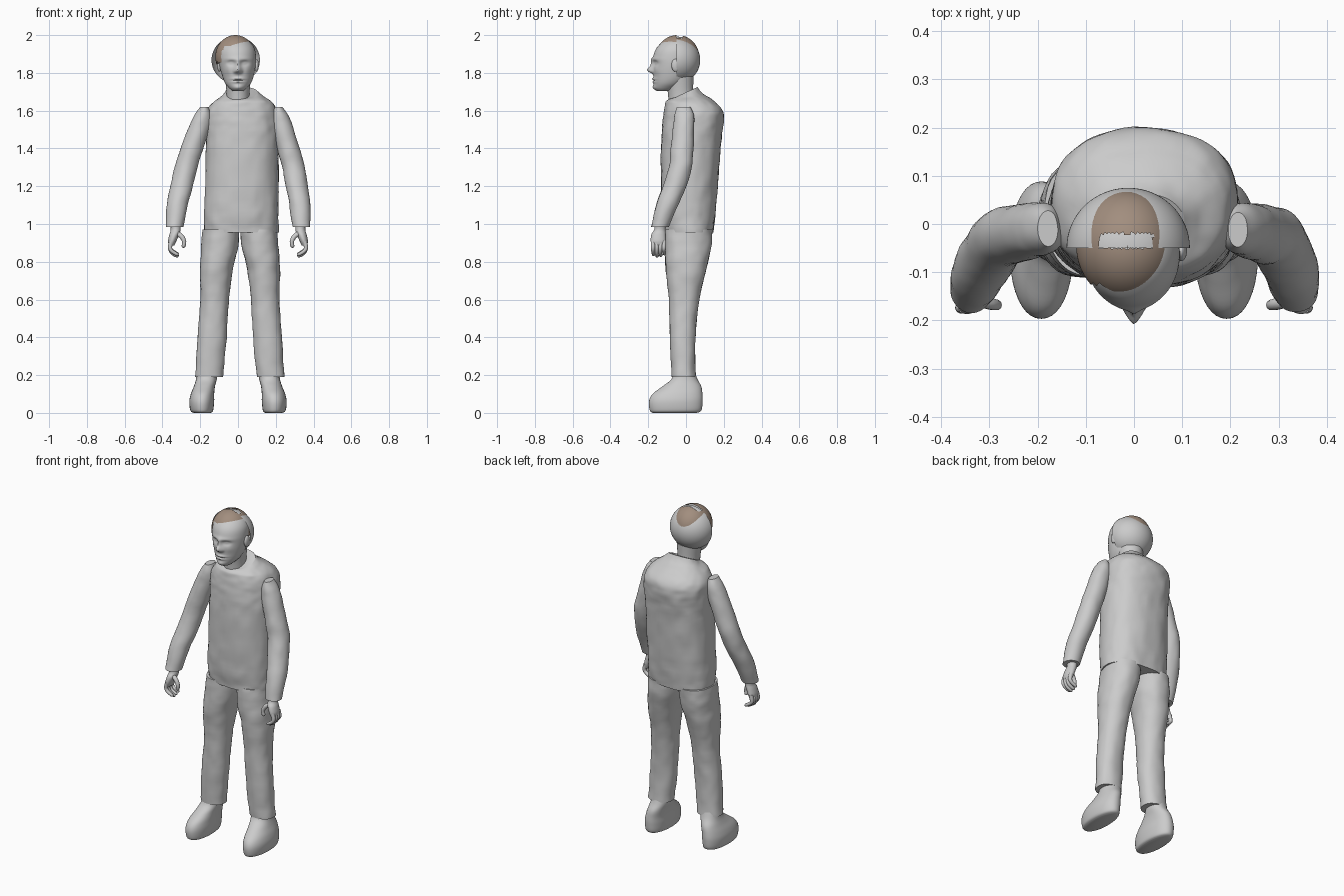
import bpy, bmesh, math
from mathutils import Vector, noise

if "Cube" in bpy.data.objects:
    bpy.data.objects.remove(bpy.data.objects["Cube"])


def material(name, rgb):
    m = bpy.data.materials.new(name)
    m.use_nodes = True
    m.diffuse_color = (*rgb, 1)
    m.node_tree.nodes["Principled BSDF"].inputs["Base Color"].default_value = (*rgb, 1)
    return m


GREY = material("plain grey", (0.6, 0.6, 0.6))
BROWN = material("hair brown", (0.36, 0.27, 0.21))


def finish(name, bm, mat, angle=50):
    bmesh.ops.recalc_face_normals(bm, faces=bm.faces)
    mesh = bpy.data.meshes.new(name)
    bm.to_mesh(mesh)
    bm.free()
    mesh.materials.append(mat)
    ob = bpy.data.objects.new(name, mesh)
    bpy.context.collection.objects.link(ob)
    bpy.ops.object.select_all(action='DESELECT')
    ob.select_set(True)
    bpy.context.view_layer.objects.active = ob
    bpy.ops.object.shade_smooth_by_angle(angle=math.radians(angle))
    return ob


def spline(rows, steps):
    """Smooth curve through rows of numbers."""
    out = []
    for i in range(len(rows) - 1):
        a, b = rows[max(i - 1, 0)], rows[i]
        c, d = rows[i + 1], rows[min(i + 2, len(rows) - 1)]
        for k in range(steps):
            t = k / steps
            out.append([q + t / 2 * (r - p + t * (2 * p - 5 * q + 4 * r - s + t * (3 * (q - r) + s - p)))
                        for p, q, r, s in zip(a, b, c, d)])
    return out + [list(rows[-1])]


def loft(name, rows, mat=GREY, segs=40, steps=5, power=2.0, wrinkle=0.0, tilt=0.0, side=1, shape=None):
    """Rows are centre x, centre y, z, half width, half depth; tilt raises the back of the last row."""
    bm = bmesh.new()
    rings = []
    rows = spline(rows, steps)
    for j, (cx, cy, z, rx, ry) in enumerate(rows):
        lift = tilt * max(0, 1 - (len(rows) - 1 - j) / (2 * steps))
        ring = []
        for i in range(segs):
            a = math.tau * i / segs
            c, s = math.cos(a), math.sin(a)
            u = math.copysign(abs(c) ** (2 / power), c)
            v = math.copysign(abs(s) ** (2 / power), s)
            p = Vector((side * cx + rx * u, cy + ry * v, z + lift * v))
            if wrinkle:
                n = noise.noise(p * 14) + noise.noise(p * 30) / 2
                p += Vector((c, s, 0)) * n * wrinkle
            ring.append(bm.verts.new(shape(p) if shape else p))
        rings.append(ring)
    for lo, hi in zip(rings, rings[1:]):
        for i in range(segs):
            k = (i + 1) % segs
            bm.faces.new((lo[i], lo[k], hi[k], hi[i]))
    bm.faces.new(rings[0])
    bm.faces.new(rings[-1])
    return finish(name, bm, mat)


def ball(name, centre, radii, mat, keep=lambda p: True):
    """Ellipsoid that keeps only the faces passing a rule."""
    bm = bmesh.new()
    bmesh.ops.create_uvsphere(bm, u_segments=64, v_segments=48, radius=1)
    for v in bm.verts:
        v.co = Vector(c + r * q for c, r, q in zip(centre, radii, v.co))
    gone = [f for f in bm.faces if not keep(f.calc_center_median())]
    bmesh.ops.delete(bm, geom=gone, context='FACES')
    return finish(name, bm, mat)


def finger(name, points, radius):
    """Tapered round tube with a rounded tip."""
    bm = bmesh.new()
    path = [Vector(p) for p in spline(points, 4)]
    rings = []
    for j, p in enumerate(path):
        d = (path[min(j + 1, len(path) - 1)] - path[max(j - 1, 0)]).normalized()
        u = d.cross(Vector((0, 1, 0))).normalized()
        w = d.cross(u)
        t = j / (len(path) - 1)
        r = radius * (1 - 0.3 * t) * (0.5 if t == 1 else 1)
        rings.append([bm.verts.new(p + r * (u * math.cos(a) + w * math.sin(a)))
                      for a in (math.tau * i / 10 for i in range(10))])
    for lo, hi in zip(rings, rings[1:]):
        for i in range(10):
            k = (i + 1) % 10
            bm.faces.new((lo[i], lo[k], hi[k], hi[i]))
    bm.faces.new(rings[0])
    bm.faces.new(rings[-1])
    return finish(name, bm, GREY, 70)


# Jacket body with a sloped collar
loft("jacket", [
    (.018, .015, .955, .197, .13), (.018, .015, 1.1, .196, .145), (.022, .026, 1.4, .193, .157),
    (.022, .038, 1.54, .193, .16), (.022, .04, 1.6, .185, .155), (.024, .025, 1.645, .155, .13),
    (.022, .0, 1.675, .11, .09), (.016, -.005, 1.695, .085, .065)],
    segs=72, steps=8, power=2.35, wrinkle=.005, tilt=.03)

for side, label in ((1, "left"), (-1, "right")):
    # Trouser leg
    shift = side * .01
    loft(label + "_trouser_leg", [
        (.163 + shift, -.012, .19, .073, .063), (.147 + shift, -.018, .4, .077, .067),
        (.134 + shift, -.01, .6, .075, .08), (.126 + shift, .0, .75, .086, .105),
        (.108 + shift, .01, .87, .097, .122), (.1 + shift, .016, .97, .096, .123)],
        steps=7, power=2.2, wrinkle=.004, side=side)

    # Shoe
    loft(label + "_shoe", [
        (.19, -.06, .0, .045, .115), (.192, -.055, .012, .06, .136), (.192, -.054, .06, .066, .142),
        (.188, -.045, .1, .062, .132), (.178, -.022, .14, .056, .103), (.167, -.008, .18, .055, .068),
        (.163, -.01, .23, .055, .052)], power=2.15, side=side)

    # Sleeve, hanging a little wider on one side
    sleeve = [(.335, -.137, .985, .046, .046), (.325, -.1, 1.1, .056, .058), (.305, -.06, 1.2, .059, .062),
              (.285, -.03, 1.3, .06, .061), (.255, -.02, 1.4, .06, .06), (.217, -.012, 1.52, .056, .056),
              (.203, -.01, 1.58, .043, .05), (.197, -.01, 1.62, .02, .036)]
    loft(label + "_sleeve", [(x + side * .03 * (z - 1), y, z, a, b) for x, y, z, a, b in sleeve],
         wrinkle=.003, side=side)

    # Palm, curled fingers and thumb
    loft(label + "_palm", [
        (.352, -.145, .885, .014, .034), (.348, -.147, .91, .022, .04), (.337, -.145, .945, .026, .038),
        (.33, -.138, .97, .026, .03), (.332, -.135, 1.0, .028, .03)], segs=24, side=side)
    for i in range(4):
        y = -.174 + i * .019
        drop = .008 * abs(i - 1.3)
        finger(f"{label}_finger_{i + 1}", [
            (side * .352, y, .91), (side * .36, y, .875), (side * .347, y, .843 + drop),
            (side * .315, y + .003, .825 + drop)], .0125)
    finger(label + "_thumb", [
        (side * .332, -.155, .955), (side * .3, -.165, .935), (side * .285, -.168, .905),
        (side * .291, -.166, .875)], .014)

# Neck
loft("neck", [(.0, -.02, 1.6, .06, .07), (.0, -.025, 1.66, .06, .068), (.0, -.03, 1.71, .062, .068),
              (.0, -.035, 1.78, .07, .075)])

# Face relief: x, z, width, height, push towards the front
RELIEF = [(0, 1.815, .017, .016, .032), (0, 1.845, .012, .025, .014), (0, 1.872, .06, .012, .006),
          (0, 1.768, .03, .007, .008), (0, 1.752, .024, .006, .007), (0, 1.76, .03, .003, -.006),
          (0, 1.722, .025, .014, .008)]
for s in (-1, 1):
    RELIEF += [(s * .036, 1.852, .02, .012, -.014), (s * .036, 1.851, .013, .006, .008),
               (s * .016, 1.807, .008, .008, .008), (s * .05, 1.815, .02, .02, .004)]


def face_relief(p):
    if p.y < -.09:
        push = sum(d * math.exp(-((p.x - x) / w) ** 2 - ((p.z - z) / h) ** 2) for x, z, w, h, d in RELIEF)
        p.y -= push * min(1, (-.09 - p.y) / .03)
    return p


# Head
loft("head", [
    (.0, -.115, 1.705, .03, .04), (.0, -.105, 1.72, .048, .062), (.0, -.088, 1.745, .068, .083),
    (.0, -.075, 1.78, .082, .097), (-.002, -.068, 1.83, .094, .105), (-.004, -.062, 1.88, .099, .112),
    (-.006, -.055, 1.925, .095, .105), (-.008, -.05, 1.96, .075, .08), (-.008, -.05, 1.982, .04, .045)],
    segs=96, steps=9, shape=face_relief)

# Ears
for side, label in ((1, "left"), (-1, "right")):
    ball(label + "_ear", (side * .098, -.055, 1.84), (.012, .022, .034), GREY)

# Half shell behind the head
ball("back_shell", (-.012, -.05, 1.868), (.128, .125, .124), GREY, lambda p: p.y > -.05)

# Hair cap with a bare crown and uneven fringe
ball("hair", (-.014, -.045, 1.885), (.106, .115, .115), BROWN,
     lambda p: p.z > 1.85 + .02 * noise.noise(p * 60) and p.y > -.145
     and (p.y > -.125 or p.z > 1.945)
     and not (abs(p.x + .015) < .055 and -.05 < p.y < -.02))
